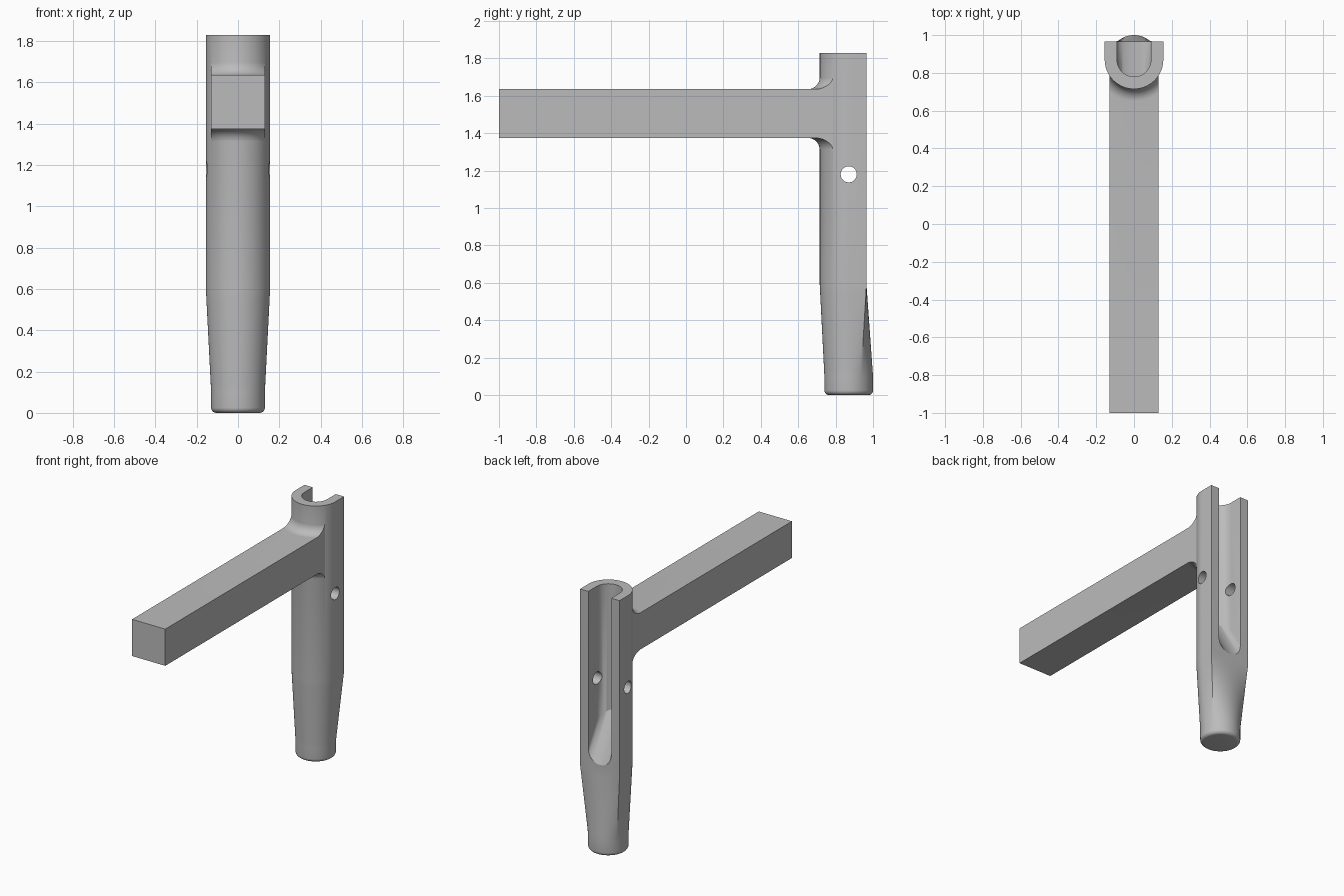
import bpy, bmesh, math
from math import sin, cos, pi, radians, sqrt

cube = bpy.data.objects.get("Cube")
if cube:
    bpy.data.objects.remove(cube, do_unlink=True)

AXIS_Y = 0.87            # vertical axis of the post
POST_R, TIP_R, SLOT_R = 0.155, 0.13, 0.09
BACK_Y, TOP_Z = 0.965, 1.83

grey = bpy.data.materials.new("plain grey")
grey.use_nodes = True
colour = (0.5, 0.5, 0.5, 1)
grey.diffuse_color = colour
grey.node_tree.nodes["Principled BSDF"].inputs["Base Color"].default_value = colour


def loft(name, rings):
    """Closed solid through rings of equal point count, capped at both ends."""
    bm = bmesh.new()
    loops = [[bm.verts.new(p) for p in ring] for ring in rings]
    n = len(loops[0])
    for a, b in zip(loops, loops[1:]):
        for i in range(n):
            j = (i + 1) % n
            bm.faces.new((a[i], a[j], b[j], b[i]))
    bm.faces.new(loops[0])
    bm.faces.new(loops[-1])
    bmesh.ops.recalc_face_normals(bm, faces=bm.faces)
    mesh = bpy.data.meshes.new(name)
    bm.to_mesh(mesh)
    bm.free()
    mesh.materials.append(grey)
    obj = bpy.data.objects.new(name, mesh)
    bpy.context.collection.objects.link(obj)
    return obj


def steps(a, b, n):
    return [a + (b - a) * i / n for i in range(n)]


def combine(target, other, operation):
    mod = target.modifiers.new(operation.title(), 'BOOLEAN')
    mod.operation, mod.solver, mod.object = operation, 'EXACT', other
    bpy.context.view_layer.objects.active = target
    bpy.ops.object.modifier_apply(modifier=mod.name)
    bpy.data.objects.remove(other, do_unlink=True)


# Post: U-shaped section blending down into a round tip
CORNER = radians(30)
half_depth = BACK_Y - AXIS_Y
u_section = ([(POST_R * cos(a), POST_R * sin(a)) for a in steps(pi, 2 * pi, 64)]
             + [(POST_R, y) for y in steps(0, half_depth, 8)]
             + [(x, half_depth) for x in steps(POST_R, -POST_R, 24)]
             + [(-POST_R, y) for y in steps(half_depth, 0, 8)])
angles = (steps(pi, 2 * pi, 64) + steps(0, CORNER, 8)
          + steps(CORNER, pi - CORNER, 24) + steps(pi - CORNER, pi, 8))


def tip_ring(r, z):
    return [(r * cos(a), AXIS_Y + r * sin(a), z) for a in angles]


def blend_ring(t, z):
    return [(u[0] * (1 - t) + TIP_R * cos(a) * t,
             AXIS_Y + u[1] * (1 - t) + TIP_R * sin(a) * t, z)
            for u, a in zip(u_section, angles)]


EDGE = 0.025
rings = [tip_ring(TIP_R - EDGE + EDGE * sin(t), EDGE - EDGE * cos(t))
         for t in steps(0, pi / 2, 6)]
rings.append(tip_ring(TIP_R, EDGE))
LOW, HIGH = 0.1, 0.59
rings += [blend_ring(1 - t, LOW + (HIGH - LOW) * t) for t in steps(0, 1, 12)]
rings += [blend_ring(0, HIGH), blend_ring(0, TOP_Z)]
post = loft("bracket_post", rings)

# Beam: square bar whose top and bottom flare into the post
BEAM_HALF, Z_LOW, Z_HIGH, FILLET = 0.13, 1.375, 1.635, 0.065
flare = [(POST_R + FILLET - FILLET * sin(t), FILLET - FILLET * cos(t))
         for t in steps(0, radians(88), 10)]
flare += [(POST_R - 0.001, FILLET), (0.14, FILLET)]


def beam_ring(x):
    def y_at(r):
        return AXIS_Y - sqrt(r * r - x * x)
    upper = [(x, y_at(r), Z_HIGH + h) for r, h in flare]
    lower = [(x, y_at(r), Z_LOW - h) for r, h in reversed(flare)]
    return [(x, -1, Z_LOW), (x, -1, Z_HIGH)] + upper + lower


beam = loft("beam", [beam_ring(x) for x in
                     steps(-BEAM_HALF, BEAM_HALF, 32) + [BEAM_HALF]])
combine(post, beam, 'UNION')

# Slot: round-bottomed channel open at the back, with a sloping rounded floor
SLOT_FOOT, SLOPE = 0.625, 1.73


def slot_ring(a):
    x, front, back = SLOT_R * cos(a), AXIS_Y - SLOT_R * sin(a), 1.1

    def floor(y):
        return SLOT_FOOT + SLOT_R * (1 - sin(a)) + SLOPE * (BACK_Y - y)
    return [(x, front, floor(front)), (x, back, floor(back)),
            (x, back, 2), (x, front, 2)]


slot = loft("slot_cutter", [slot_ring(a) for a in steps(0, pi, 40) + [pi]])
combine(post, slot, 'DIFFERENCE')

# Cross hole through both side walls
hole = loft("hole_cutter", [[(x, AXIS_Y + 0.043 * cos(a), 1.18 + 0.043 * sin(a))
                             for a in steps(0, 2 * pi, 40)] for x in (-0.3, 0.3)])
combine(post, hole, 'DIFFERENCE')

post.select_set(True)
bpy.context.view_layer.objects.active = post
bpy.ops.object.shade_smooth_by_angle(angle=radians(30))
